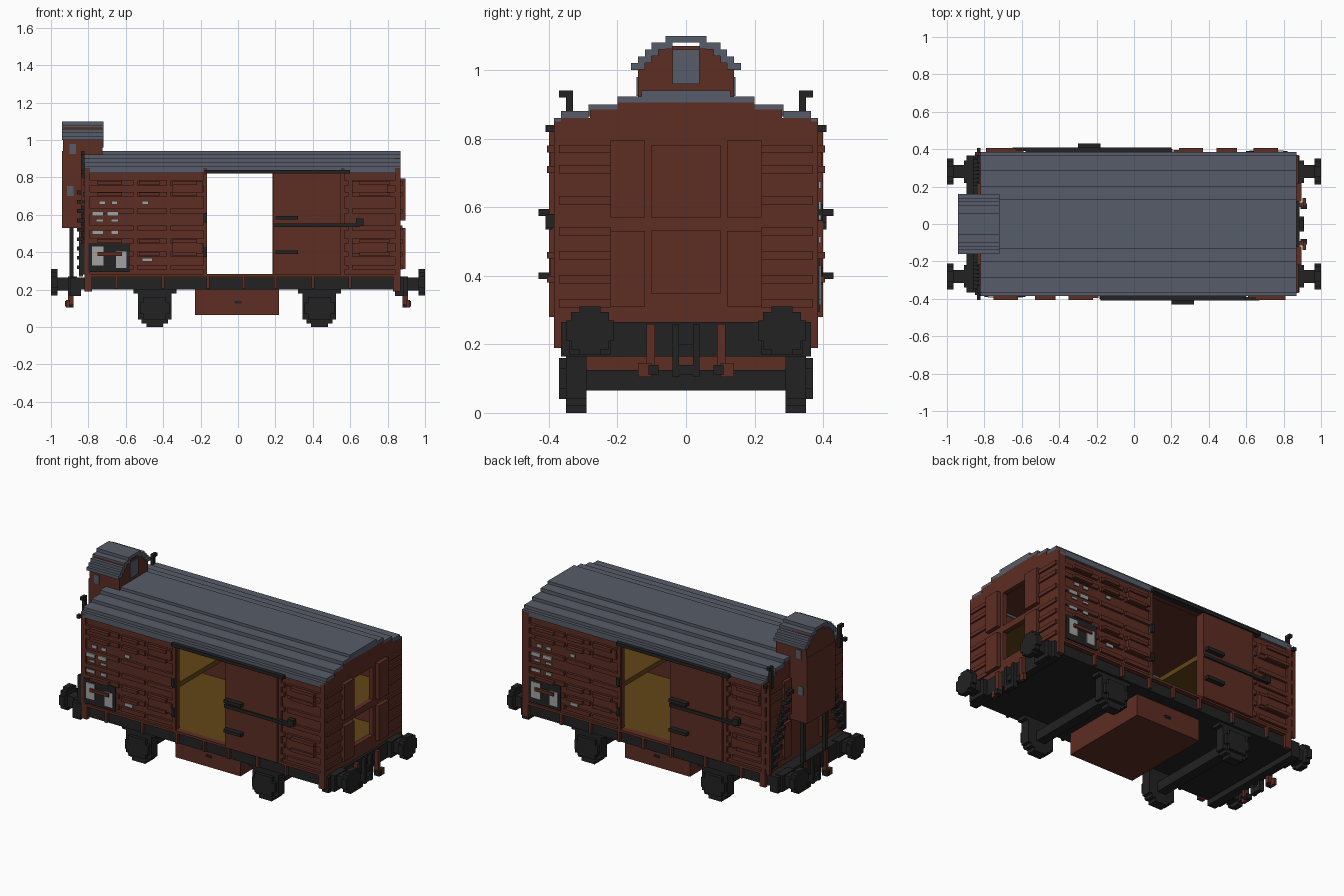
import bpy
import bmesh
from mathutils import Vector

default_cube = bpy.data.objects.get("Cube")
if default_cube:
    bpy.data.objects.remove(default_cube, do_unlink=True)


def make_material(name, red, green, blue):
    material = bpy.data.materials.new(name)
    material.use_nodes = True
    colour = (red, green, blue, 1)
    material.diffuse_color = colour
    material.node_tree.nodes["Principled BSDF"].inputs["Base Color"].default_value = colour
    return material


RED = make_material("oxide red", .11, .026, .017)
GREY = make_material("roof grey", .095, .108, .14)
BLACK = make_material("frame black", .016, .016, .016)
WOOD = make_material("ochre wood", .125, .06, .008)
WHITE = make_material("marking white", .36, .36, .36)


class Part:
    """One object made of boxes, measured in hundredths of a unit."""

    def __init__(self, name, material, mirror_x=False, mirror_y=False, turned=False):
        self.name, self.material = name, material
        self.mirror_x, self.mirror_y, self.turned = mirror_x, mirror_y, turned
        self.mesh = bmesh.new()

    def add(self, x, y, z):
        low, high = Vector((x[0], y[0], z[0])), Vector((x[1], y[1], z[1]))
        centre, size = (low + high) / 2, high - low
        places = [centre]
        if self.mirror_x:
            places += [Vector((-p.x, p.y, p.z)) for p in places]
        if self.mirror_y:
            places += [Vector((p.x, -p.y, p.z)) for p in places]
        if self.turned:  # same detail on the other side, half a turn round
            places += [Vector((2 - p.x, -p.y, p.z)) for p in places]
        for place in places:
            cube = bmesh.ops.create_cube(self.mesh, size=1)["verts"]
            for vert in cube:
                offset = Vector(a * b for a, b in zip(vert.co, size))
                vert.co = (place + offset) / 100
        return self

    def finish(self):
        data = bpy.data.meshes.new(self.name)
        self.mesh.to_mesh(data)
        self.mesh.free()
        data.materials.append(self.material)
        bpy.context.collection.objects.link(bpy.data.objects.new(self.name, data))


def around(middle, half):
    return (middle - half, middle + half)


BODY = (-82, 87)
LEFT_BAY, RIGHT_BAY = (-82, -17), (19, 87)
WALL_Z = (27, 85)
BOARDS = (77, 71, 62, 53, 46, 39, 32)

# Side walls with an opening in each
walls = Part("side_walls", RED, mirror_y=True)
for bay in (LEFT_BAY, RIGHT_BAY):
    walls.add(bay, (-37, -34), WALL_Z)
walls.add(BODY, (-37, -34), (82, 85))
walls.add(BODY, (-38.5, -34), (27, 28.5))
walls.finish()

# End walls stepped under the roof, the left one with two windows
far_end = Part("right_end_wall", RED)
near_end = Part("left_end_wall", RED)
gables = ((38.5, 84, 85), (36.5, 85, 86), (28, 86, 88.5), (20, 88, 90.5))
for half, low, high in gables:
    far_end.add((-82, -79), (-half, half), (low, high))
    near_end.add((84, 87), (-half, half), (low, high))
far_end.add((-82, -79), (-38.5, 38.5), (20, 84)).finish()
for side in ((-38.5, -10), (10, 38.5)):
    near_end.add((84, 87), side, (20, 84))
for sill in ((20, 35), (53, 57), (78, 84)):
    near_end.add((84, 87), (-10, 10), sill)
near_end.finish()

# Raised posts and boards of the ends
posts = Part("end_posts", RED, mirror_y=True)
for height in ((57, 79.5), (31, 53)):
    posts.add((87, 89.5), (12, 22), height)
    posts.add((-84, -82), (15, 22), height)
posts.finish()
end_boards = Part("end_boards", RED, mirror_y=True)
for level in BOARDS:
    for x in ((87, 88), (-83, -82)):
        end_boards.add(x, (22, 37), around(level, 1.2))
end_boards.finish()

# Side boards and uprights
side_boards = Part("side_boards", RED, turned=True)
for level in BOARDS:
    for x in ((-80, -56), (-54, -38), (-36, -18), (55, 59), (61, 85)):
        side_boards.add(x, (-38.5, -37), around(level, 1.3))
for x in (-81, -17.5, 56, 86):
    side_boards.add(around(x, 1), (-38.5, -37), WALL_Z)
side_boards.finish()

# Ventilation flaps
flaps = Part("vent_flaps", RED, turned=True)
for level in (75, 42):
    for x in ((-35, -19), (61, 80)):
        flaps.add(x, (-39.5, -37), around(level, 3))
for level in BOARDS[:2] + BOARDS[-3:-1]:
    for x in ((-75, -62), (-53, -42), (-35, -22), (65, 81)):
        flaps.add(x, (-40.5, -38), around(level, 1))
flaps.finish()

# Sliding doors, rails, bars and handles
Part("sliding_door", RED, turned=True).add((19, 55), (-40, -37), (28, 83)).finish()
fittings = Part("door_fittings", BLACK, turned=True)
fittings.add((-18, 60), (-41, -37), (82, 84))
fittings.add((19, 65), (-41, -39), (53.5, 55.5))
fittings.add((63, 67), (-41, -38), (54, 58))
for level in (58.5, 40):
    fittings.add((20, 32), (-43, -40), around(level, 1))
    fittings.add((-18.5, -16.5), (-40, -37), around(level, 2.5))
fittings.finish()

# Floor, upper decks and ceiling
Part("floor", WOOD).add((-79, 84), (-35, 35), (26, 28.5)).finish()
Part("upper_deck", WOOD).add((-79, -17), (-34, 34), (54, 57)).add(
    (19, 84), (-34, 34), (54, 57)).finish()
Part("ceiling", RED).add((-80, 85), (-36, 36), (84, 85)).finish()

# Stepped main roof
roof = Part("roof", GREY, mirror_y=True)
roof_steps = ((0, 13, 94), (13, 20, 92.3), (20, 28.5, 90), (28.5, 36.5, 88), (36.5, 38.5, 86))
for inner, outer, top in roof_steps:
    roof.add(BODY, (inner, outer), (90 if outer <= 20 else top - 2, top))
    roof.add((-81, 86), (max(inner - 3, 0), outer), (top - 3.5, top - 2))
roof.finish()

# Brake cabin with its own stepped roof and windows
cabin = Part("brake_cabin", RED)
cabin.add((-94, -82), (-14, 14), (53, 94))
for half, low, high in ((14, 90, 102), (12, 102, 104), (10, 104, 107)):
    cabin.add((-93.5, -72.5), (-half, half), (low, high))
cabin.finish()
cabin_roof = Part("cabin_roof", GREY, mirror_y=True)
for inner, outer, top in ((0, 6, 110), (6, 10, 108), (10, 12, 106), (12, 14, 104), (14, 16, 102)):
    cabin_roof.add((-94, -72), (inner, outer), (top - 2, top))
    cabin_roof.add((-94, -72), (max(inner - 2, 0), inner + 1), (top - 1.9, top))
cabin_roof.finish()
panes = Part("cabin_windows", GREY, mirror_y=True)
panes.add((-72.5, -72), (0, 4), (96, 106))
panes.add((-90, -86.5), (14, 14.4), (92.5, 98))
panes.add((-91.5, -88), (14, 14.4), (70, 75.5))
panes.finish()

# Steps, posts and lamp brackets at the cabin end
stairs = Part("cabin_stairs", BLACK, mirror_y=True)
for step in range(9):
    stairs.add((-86, -82), around(34 - 2 * step, 2.5), around(32 + 5 * step, 1))
    stairs.add((-84, -82.5), around(34 - 2 * step, 1), around(32 + 5 * step, 3))
stairs.add((-90, -88), (10, 12), (20, 53))
stairs.add((-85, -82), (35, 38), (28, 45))
stairs.finish()
brackets = Part("lamp_brackets", BLACK, mirror_y=True)
brackets.add((-84, -82), (33, 35), (80, 94)).add((-84, -82), (33, 37), (92, 94))
brackets.add((-84, -82), (38, 40.5), (82, 94 - 10))
brackets.finish()

# Underframe
frame = Part("underframe", BLACK)
frame.add((-89.5, 88.5), (-36.5, 36.5), (20, 26.5))
for x in ((-89.5, -84), (84, 88.5)):
    frame.add(x, (-36.5, 36.5), (16.5, 26.5))
frame.finish()
stakes = Part("frame_stakes", RED, mirror_y=True)
for x in (-65, -40, -16, 3, 20, 40, 60):
    stakes.add(around(x, .8), (36, 38.5), (20.5, 28))
for x in (-80, 85):
    stakes.add(around(x, 2), (36, 38.5), (19, 28))
stakes.finish()
Part("under_box", RED).add((-23, 22), (-29, 29), (6.5, 20)).finish()
Part("box_latch", BLACK, mirror_y=True).add((-2, 2), (29, 29.6), (12.5, 14)).finish()

# Wheels, axle boxes, springs and axles
wheels = Part("wheels", BLACK, mirror_y=True)
axles = Part("axles", BLACK)
for x in (-44.5, 43.5):
    for half, low, high in ((4.5, 0, 2), (7, 2, 4), (9, 4, 18), (11.5, 18, 20.5)):
        wheels.add(around(x, half), (29, 35), (low, high))
    wheels.add(around(x, 6), (35, 37), (4, 16))
    wheels.add(around(x, 8), (35, 37), (7, 13))
    axles.add(around(x, 3), (-29, 29), (6.5, 12.5))
wheels.finish()
axles.finish()

# Stepped round buffers
buffers = Part("buffers", BLACK, mirror_x=True, mirror_y=True)
for wide, tall in ((7, 3), (5.5, 5.5), (3, 7)):
    buffers.add((96.5, 100), around(28, wide), around(24, tall))
buffers.add((86, 97), around(28, 3.5), around(23, 3.5))
buffers.add((86, 91), around(28, 6), around(22, 5))
buffers.finish()

# Couplings, hoses and hanging handles
Part("couplings", BLACK, mirror_x=True, mirror_y=True).add(
    (88, 91), (2, 4), (10.5, 26)).add((88, 90.5), (0, 4), (16.5, 20)).add(
    (88, 91), (0, 3), (11, 14)).finish()
Part("brake_hoses", RED, mirror_x=True, mirror_y=True).add(
    (88, 91), (9, 11.5), (12, 26)).add((90, 92), (10, 14), (10.5, 14.5)).finish()
Part("hose_ends", BLACK, mirror_x=True, mirror_y=True).add(
    (89, 92.5), (8, 11), (11, 14)).finish()

# Painted board and markings
Part("notice_board", BLACK, turned=True).add((-80, -58), (-39, -38.3), (29.5, 45)).finish()
marks = Part("markings", WHITE, turned=True)
for x, half, level, tall in (
        (-75, 3, 38, 5), (-62.5, 2.8, 36, 4.5), (-72.5, 1.7, 66.5, 1), (-66, 1.7, 66.5, 1),
        (-49.5, 1.7, 66.5, 1), (-75, 3, 60.5, 1.2), (-67, 3, 60.5, 1.2), (-74, 2, 57, .7),
        (-66, 2, 57, .7), (-75, 3, 50.5, 1), (-66, 2, 50.5, 1), (-48.5, 2.7, 36, 1)):
    marks.add(around(x, half), (-39.4, -38.6), around(level, tall))
marks.finish()
